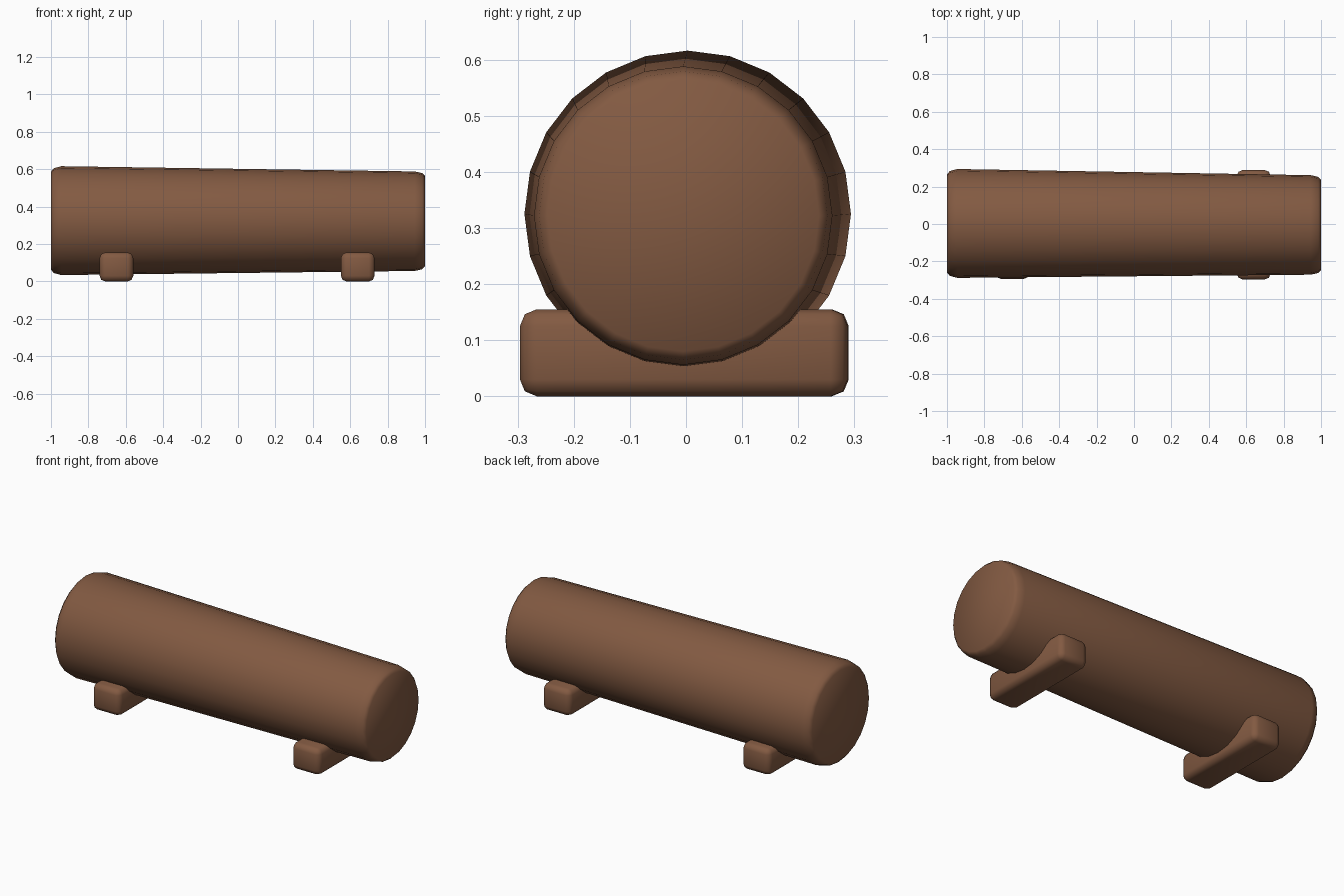
import bpy, bmesh, math

if "Cube" in bpy.data.objects:
    bpy.data.objects.remove(bpy.data.objects["Cube"])

wood = bpy.data.materials.new("brown wood")
wood.diffuse_color = (0.225, 0.102, 0.054, 1)
wood.use_nodes = True
wood.node_tree.nodes["Principled BSDF"].inputs["Base Color"].default_value = wood.diffuse_color


def finish(name, bm):
    bmesh.ops.recalc_face_normals(bm, faces=bm.faces[:])
    for f in bm.faces:
        f.smooth = True
    me = bpy.data.meshes.new(name)
    bm.to_mesh(me)
    bm.free()
    me.materials.append(wood)
    ob = bpy.data.objects.new(name, me)
    bpy.context.collection.objects.link(ob)
    return ob


# tapered log with rounded ends: x, y centre, z centre, radius
SIDES = 24
rings = [(-1.0, 0.003, 0.325, 0.262), (-0.985, 0.003, 0.325, 0.28),
         (-0.945, 0.003, 0.325, 0.291), (0.945, -0.005, 0.322, 0.266),
         (0.985, -0.005, 0.322, 0.257), (1.0, -0.005, 0.322, 0.242)]
bm = bmesh.new()
loops = []
for x, cy, cz, r in rings:
    loops.append([bm.verts.new((x,
                                cy + r * math.cos(2 * math.pi * i / SIDES),
                                cz + r * math.sin(2 * math.pi * i / SIDES)))
                  for i in range(SIDES)])
for a, b in zip(loops, loops[1:]):
    for i in range(SIDES):
        j = (i + 1) % SIDES
        bm.faces.new((a[i], a[j], b[j], b[i]))
bm.faces.new(loops[0])
bm.faces.new(loops[-1])
finish("log", bm)

# two rounded cross beams under the log
for name, x, y in (("left_support", -0.65, -0.002), ("right_support", 0.64, -0.004)):
    bm = bmesh.new()
    bmesh.ops.create_cube(bm, size=1)
    for v in bm.verts:
        v.co = (x + v.co.x * 0.18, y + v.co.y * 0.584, 0.0775 + v.co.z * 0.155)
    bmesh.ops.bevel(bm, geom=bm.edges[:], offset=0.03, segments=2,
                    profile=0.5, affect='EDGES')
    finish(name, bm)
